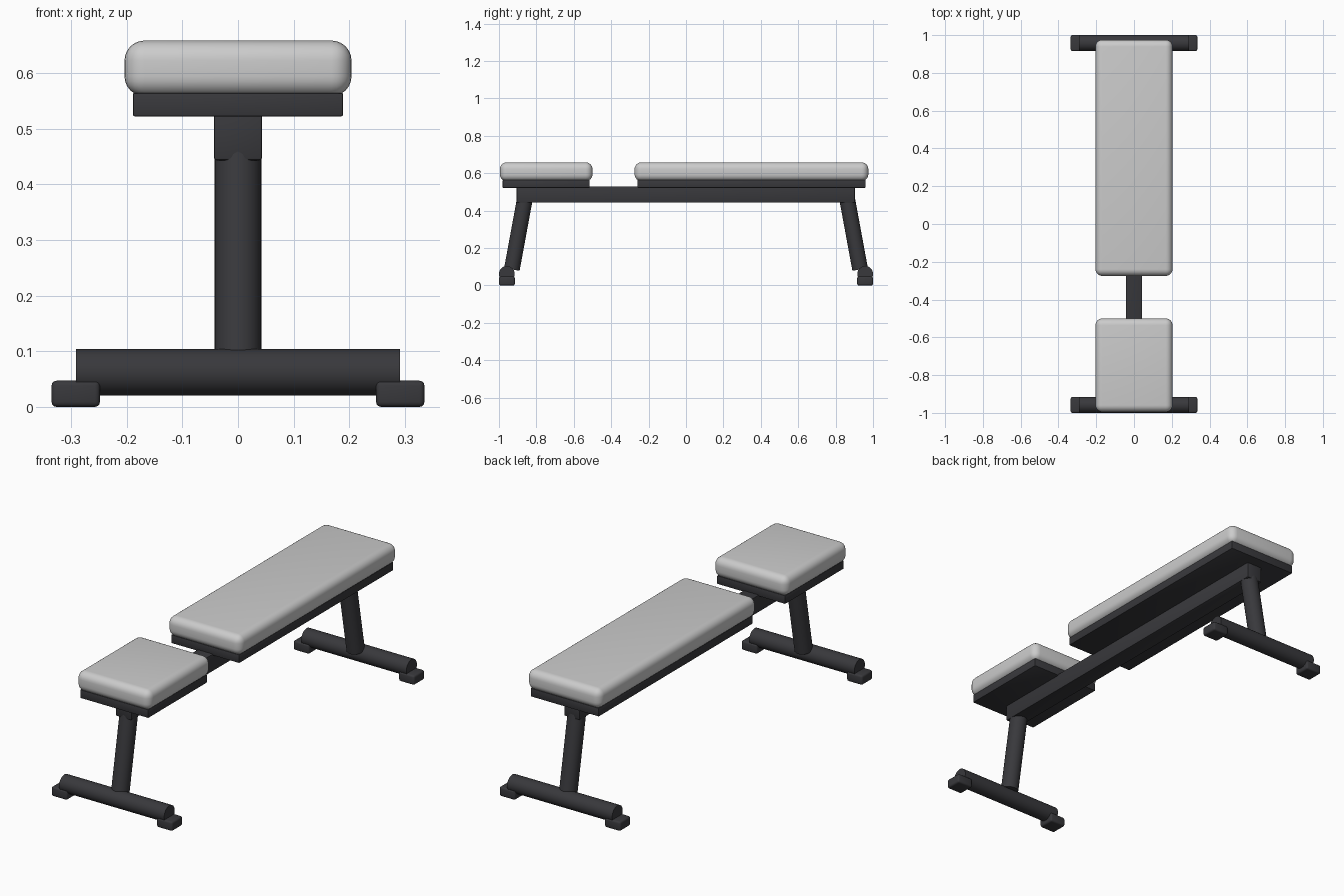
import bpy, math
from mathutils import Vector

if "Cube" in bpy.data.objects:
    bpy.data.objects.remove(bpy.data.objects["Cube"])

dark = bpy.data.materials.new("dark_metal")
dark.diffuse_color = (0.04, 0.04, 0.045, 1)
dark.use_nodes = True
dark.node_tree.nodes["Principled BSDF"].inputs["Base Color"].default_value = dark.diffuse_color


def finish(obj, name, mat, bevel=0, segments=3):
    obj.name = name
    if mat:
        obj.data.materials.append(mat)
    if bevel:
        mod = obj.modifiers.new("bevel", 'BEVEL')
        mod.width = bevel
        mod.segments = segments
        mod.limit_method = 'ANGLE'
        bpy.ops.object.modifier_apply(modifier=mod.name)
    bpy.ops.object.shade_smooth_by_angle(angle=math.radians(35))
    return obj


def box(name, x, y, z, mat=None, bevel=0, segments=3):
    """Bevelled box from (min, max) ranges."""
    mid = [(a + b) / 2 for a, b in (x, y, z)]
    bpy.ops.mesh.primitive_cube_add(size=1, location=mid)
    obj = bpy.context.object
    obj.scale = [b - a for a, b in (x, y, z)]
    bpy.ops.object.transform_apply(location=False, rotation=False, scale=True)
    return finish(obj, name, mat, bevel, segments)


def tube(name, start, end, radius, mat):
    """Round bar between two points."""
    a, b = Vector(start), Vector(end)
    bpy.ops.mesh.primitive_cylinder_add(vertices=32, radius=radius,
                                        depth=(b - a).length, location=(a + b) / 2)
    obj = bpy.context.object
    obj.rotation_euler = (b - a).to_track_quat('Z', 'Y').to_euler()
    return finish(obj, name, mat)


# Cushions with backing boards
for part, y0, y1 in (("seat", -0.995, -0.5), ("backrest", -0.275, 0.975)):
    box(part + "_pad", (-0.204, 0.204), (y0, y1), (0.558, 0.658), None, 0.036, 6)
    box(part + "_board", (-0.189, 0.189), (y0 + 0.015, y1 - 0.015),
        (0.522, 0.564), dark, 0.003, 2)

# Central beam
box("main_beam", (-0.043, 0.043), (-0.905, 0.903), (0.443, 0.529), dark, 0.004, 2)

# Legs, cross bars and feet at both ends
for end, s in (("front", -1), ("rear", 1)):
    tube(end + "_leg", (0, s * 0.931, 0.086), (0, s * 0.863, 0.455), 0.042, dark)
    tube(end + "_cross_bar", (-0.291, s * 0.958, 0.062),
         (0.291, s * 0.958, 0.062), 0.042, dark)
    for side, t in (("left", -1), ("right", 1)):
        box(f"{end}_{side}_foot", sorted((t * 0.248, t * 0.335)),
            sorted((s * 0.915, s * 1.0)), (0, 0.047), dark, 0.009, 3)
